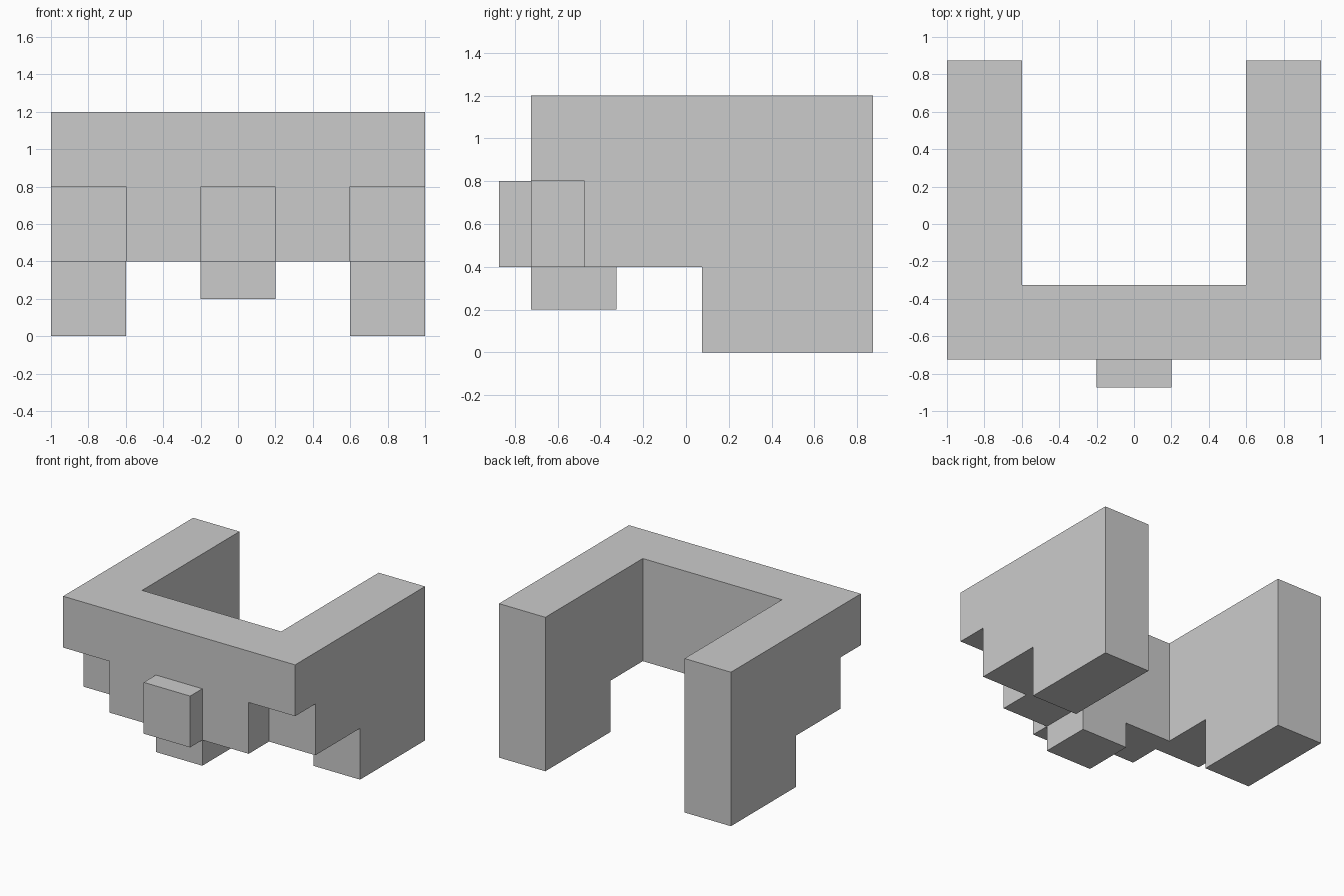
import bpy
import bmesh

if "Cube" in bpy.data.objects:
    bpy.data.objects.remove(bpy.data.objects["Cube"])


def prism(name, outline, z0, z1):
    """Extrude an xy outline from z0 up to z1."""
    bm = bmesh.new()
    base = bm.faces.new([bm.verts.new((x, y, z0)) for x, y in outline])
    top = bmesh.ops.extrude_face_region(bm, geom=[base])["geom"]
    verts = [g for g in top if isinstance(g, bmesh.types.BMVert)]
    bmesh.ops.translate(bm, verts=verts, vec=(0, 0, z1 - z0))
    bmesh.ops.recalc_face_normals(bm, faces=bm.faces)
    mesh = bpy.data.meshes.new(name)
    bm.to_mesh(mesh)
    bm.free()
    obj = bpy.data.objects.new(name, mesh)
    bpy.context.collection.objects.link(obj)
    return obj


def box(name, x0, x1, y0, y1, z0, z1):
    return prism(name, [(x0, y0), (x1, y0), (x1, y1), (x0, y1)], z0, z1)


def cut(target, cutter):
    """Subtract the cutter from the target, then delete the cutter."""
    cutter.hide_render = True
    mod = target.modifiers.new("cut", 'BOOLEAN')
    mod.operation = 'DIFFERENCE'
    mod.solver = 'EXACT'
    mod.object = cutter
    bpy.context.view_layer.objects.active = target
    bpy.ops.object.modifier_apply(modifier=mod.name)
    bpy.data.objects.remove(cutter)


# U-shaped body: front bar with two side walls running back
body = prism("body", [(-1, -0.725), (1, -0.725), (1, 0.875), (0.6, 0.875),
                      (0.6, -0.325), (-0.6, -0.325), (-0.6, 0.875), (-1, 0.875)],
             0, 1.2)

# Raise the front part, leaving the rear legs on the ground
cut(body, box("underside_cutter", -1.5, 1.5, -1.5, 0.075, -0.5, 0.4))

# Notches in the lower front corners
for side in (-1, 1):
    x0, x1 = sorted((side * 0.6, side * 1.5))
    cut(body, box("corner_cutter", x0, x1, -1.5, -0.475, 0.2, 0.8))

# Block on the front face and block hanging below the bar
box("front_block", -0.2, 0.2, -0.875, -0.725, 0.4, 0.8)
box("lower_block", -0.2, 0.2, -0.725, -0.325, 0.2, 0.4)
